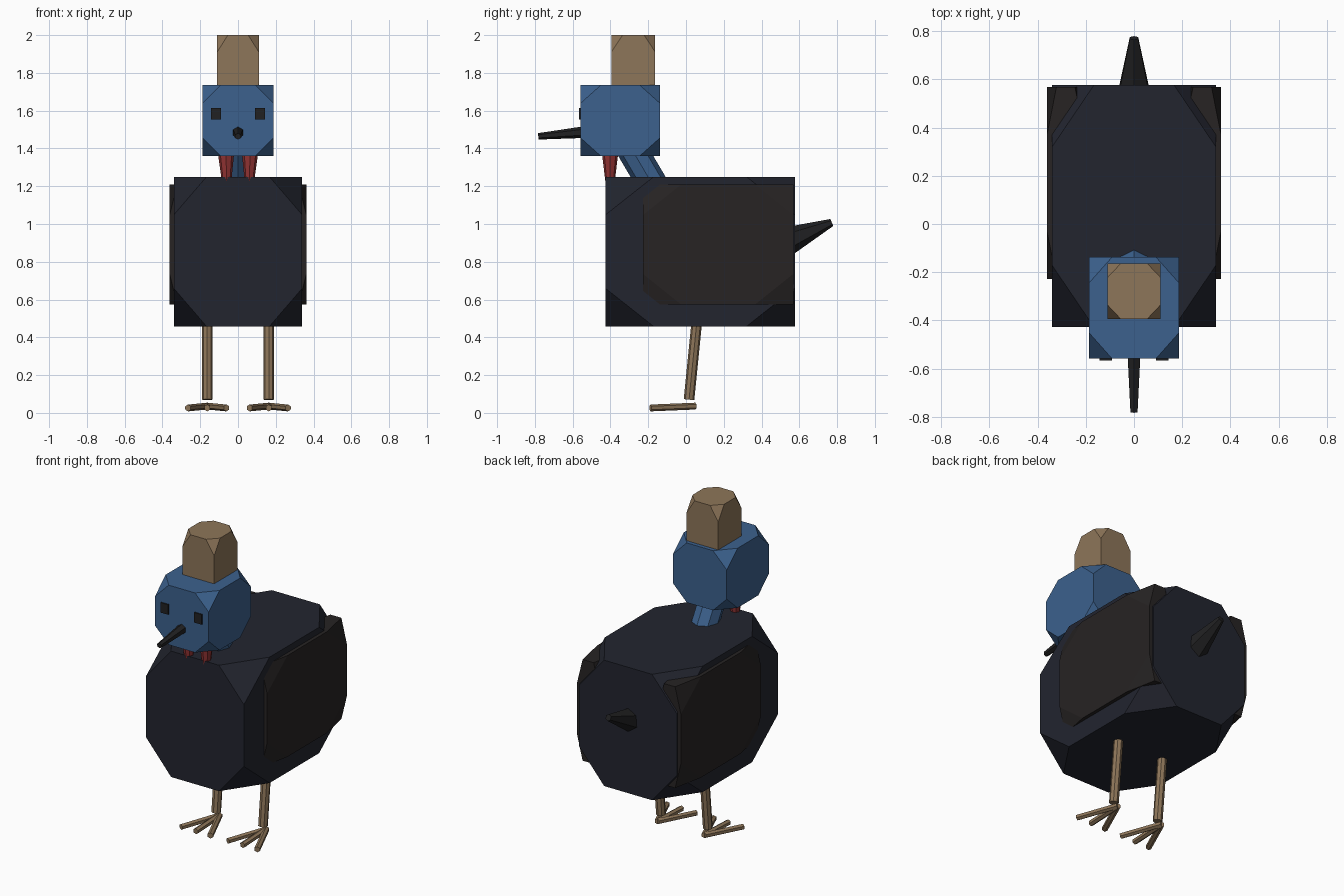
import bpy, bmesh
from mathutils import Vector

if "Cube" in bpy.data.objects:
    bpy.data.objects.remove(bpy.data.objects["Cube"])


def material(name, rgb):
    m = bpy.data.materials.new(name)
    m.diffuse_color = (*rgb, 1)
    m.use_nodes = True
    m.node_tree.nodes["Principled BSDF"].inputs["Base Color"].default_value = m.diffuse_color
    return m


PLUMAGE = material("plumage", (0.016, 0.018, 0.028))
WING = material("wing_feathers", (0.02, 0.017, 0.017))
BLUE = material("blue_skin", (0.045, 0.12, 0.27))
RED = material("red_skin", (0.30, 0.035, 0.035))
TAN = material("horn", (0.27, 0.18, 0.10))
BLACK = material("black", (0.015, 0.015, 0.016))


def finish(bm, name, mat):
    bmesh.ops.recalc_face_normals(bm, faces=bm.faces)
    me = bpy.data.meshes.new(name)
    bm.to_mesh(me)
    bm.free()
    me.materials.append(mat)
    ob = bpy.data.objects.new(name, me)
    bpy.context.collection.objects.link(ob)
    return ob


def block(name, lo, hi, mat, cut=0.255):
    """Box between two corners, with its eight corners cut off."""
    lo, hi = Vector(lo), Vector(hi)
    bm = bmesh.new()
    if cut:
        # hull of the points a fraction "cut" along every edge
        for axis in range(3):
            for a in (0, 1):
                for b in (0, 1):
                    for t in (cut, 1 - cut):
                        p = [a, b]
                        p.insert(axis, t)
                        bm.verts.new([lo[i] + p[i] * (hi[i] - lo[i]) for i in range(3)])
        bmesh.ops.convex_hull(bm, input=bm.verts)
        bmesh.ops.dissolve_limit(bm, angle_limit=0.02, verts=bm.verts, edges=bm.edges)
    else:
        bmesh.ops.create_cube(bm, size=1)
        for v in bm.verts:
            v.co = [(lo[i] + hi[i]) / 2 + v.co[i] * (hi[i] - lo[i]) for i in range(3)]
    return finish(bm, name, mat)


def rod(name, a, b, r1, r2, mat, sides=8):
    """Tapered rod from point a to point b."""
    a, b = Vector(a), Vector(b)
    bm = bmesh.new()
    bmesh.ops.create_cone(bm, cap_ends=True, segments=sides, radius1=r1, radius2=r2,
                          depth=(b - a).length)
    m = (b - a).to_track_quat('Z', 'Y').to_matrix().to_4x4()
    m.translation = (a + b) / 2
    bm.transform(m)
    return finish(bm, name, mat)


# Body, neck and tail
block("body", (-0.34, -0.427, 0.458), (0.34, 0.576, 1.25), PLUMAGE)
rod("neck", (0, -0.16, 1.18), (0, -0.36, 1.52), 0.08, 0.08, BLUE)
rod("tail", (0, 0.48, 0.885), (0, 0.772, 1.008), 0.09, 0.02, BLACK, 6)

# Head, casque and beak
block("head", (-0.187, -0.558, 1.36), (0.187, -0.138, 1.735), BLUE)
block("casque", (-0.11, -0.395, 1.65), (0.11, -0.163, 2.0), TAN)
rod("beak", (0, -0.5, 1.49), (0, -0.782, 1.464), 0.033, 0.017, BLACK, 6)

# Paired parts
for side, s in (("left", 1), ("right", -1)):
    x0, x1 = sorted((s * 0.205, s * 0.362))
    block(side + "_wing", (x0, -0.228, 0.573), (x1, 0.568, 1.21), WING)
    block(side + "_eye", (s * 0.117 - 0.026, -0.566, 1.552),
          (s * 0.117 + 0.026, -0.54, 1.615), BLACK, 0)
    rod(side + "_wattle", (s * 0.06, -0.402, 1.2), (s * 0.064, -0.402, 1.4),
        0.022, 0.046, RED)
    rod(side + "_leg", (s * 0.163, 0.064, 0.55), (s * 0.163, 0.016, 0.07),
        0.028, 0.028, TAN)
    for toe, dx in (("inner", -0.102), ("middle", 0), ("outer", 0.102)):
        rod(f"{side}_{toe}_toe", (s * 0.163, 0.05, 0.036),
            (s * (0.163 + dx), -0.188, 0.026), 0.018, 0.018, TAN, 6)
